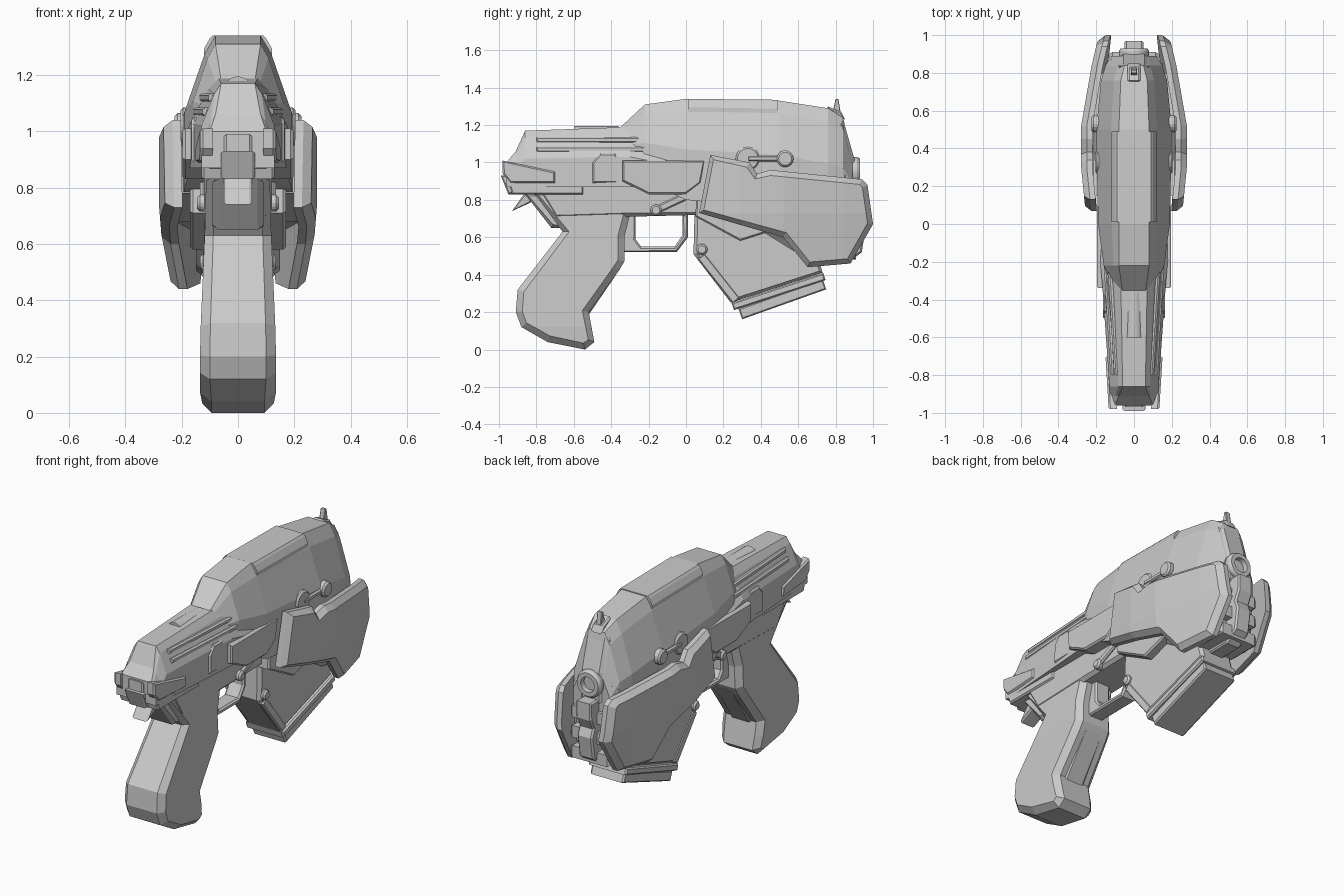
import bpy, bmesh, math
from mathutils import Matrix, Vector

default_cube = bpy.data.objects.get("Cube")
if default_cube:
    bpy.data.objects.remove(default_cube, do_unlink=True)

grey = (.6, .6, .6, 1)
metal = bpy.data.materials.new("plain_grey")
metal.use_nodes = True
metal.diffuse_color = grey
metal.node_tree.nodes["Principled BSDF"].inputs["Base Color"].default_value = grey


def finish(name, bm, smooth=False):
    """Turns the bmesh into a named grey object."""
    bmesh.ops.recalc_face_normals(bm, faces=bm.faces[:])
    mesh = bpy.data.meshes.new(name)
    bm.to_mesh(mesh)
    bm.free()
    mesh.materials.append(metal)
    obj = bpy.data.objects.new(name, mesh)
    bpy.context.collection.objects.link(obj)
    if smooth:
        bpy.ops.object.select_all(action='DESELECT')
        obj.select_set(True)
        bpy.context.view_layer.objects.active = obj
        bpy.ops.object.shade_smooth_by_angle()
    return obj


def skin(bm, rings):
    """Joins equal rings of points into a closed skin and returns its two caps."""
    rows = [[bm.verts.new(point) for point in ring] for ring in rings]
    count = len(rows[0])
    for near, far in zip(rows, rows[1:]):
        for i in range(count):
            j = (i + 1) % count
            bm.faces.new((near[i], near[j], far[j], far[i]))
    caps = [bm.faces.new(rows[0]), bm.faces.new(rows[-1])]
    bmesh.ops.recalc_face_normals(bm, faces=bm.faces[:])
    return caps


def extrude(name, outline, inner, outer, chamfer, both, shape):
    """Extrudes a side outline (y, z) along x and chamfers its visible caps."""
    bm = bmesh.new()
    start = inner + chamfer if both else inner
    caps = skin(bm, [[(x, y, z) for y, z in outline] for x in (start, outer - chamfer)])
    for cap in caps if both else caps[1:]:
        bmesh.ops.inset_region(bm, faces=[cap], thickness=chamfer, depth=chamfer)
    if shape:
        shape(bm)
    return finish(name, bm)


def central(name, outline, half_width, chamfer=.01, shape=None):
    extrude(name, outline, -half_width, half_width, chamfer, True, shape)


def pair(name, outline, inner, outer, chamfer=.01, shape=None):
    extrude("left_" + name, outline, inner, outer, chamfer, False, shape)
    right = extrude("right_" + name, outline, inner, outer, chamfer, False, shape)
    right.data.transform(Matrix.Scale(-1, 4, Vector((1, 0, 0))))
    right.data.flip_normals()


def block(y, z, length, height):
    """Rectangle outline from its low corner."""
    return [(y, z), (y + length, z), (y + length, z + height), (y, z + height)]


def strip(start, end, thickness):
    """Slanted bar outline between two points."""
    start, end = Vector(start), Vector(end)
    side = (end - start).orthogonal().normalized() * thickness / 2
    return [tuple(p) for p in (start - side, end - side, end + side, start + side)]


def disc(y, z, radius, sides=16):
    turns = [math.tau * i / sides for i in range(sides)]
    return [(y + radius * math.cos(t), z + radius * math.sin(t)) for t in turns]


def shell(name, stations):
    """Faceted body from (y, crown width, crown height, belt width, floor) stations."""
    bm = bmesh.new()
    rings = []
    for y, crown, top, belt, floor in stations:
        shoulder = crown + (belt - crown) * .35
        half = [(crown, top), (shoulder, top - (top - floor) * .12),
                (belt, (top + floor) / 2), (belt, floor)]
        rings.append([(x, y, z) for x, z in half] + [(-x, y, z) for x, z in reversed(half)])
    skin(bm, rings)
    finish(name, bm)


def turned(name, height, rings):
    """Rings (radius, y) turned about a lengthwise axis."""
    bm = bmesh.new()
    skin(bm, [[(x, y, z) for x, z in disc(0, height, radius, 24)] for radius, y in rings])
    finish(name, bm, smooth=True)


def cut(bm, axis, place):
    """Adds an edge loop where the body is going to bend."""
    normal = Vector((0, axis == "y", axis == "z"))
    bmesh.ops.bisect_plane(bm, geom=bm.verts[:] + bm.edges[:] + bm.faces[:],
                           plane_co=normal * place, plane_no=normal)


# Upper hull and its top panel
shell("upper_hull", [
    (-.36, .06, 1.18, .1, 1),
    (-.22, .08, 1.31, .16, .9),
    (0, .08, 1.34, .19, .8),
    (.5, .08, 1.33, .2, .75),
    (.76, .07, 1.29, .175, .7),
    (.84, .05, 1.24, .15, .7),
    (.89, .05, 1.02, .12, .75)])
shell("top_panel", [(.01, .09, 1.34, .12, 1.25), (.49, .09, 1.335, .12, 1.24)])

# Slide with its chamber and raised ridges
shell("slide", [
    (-.96, .1, 1, .13, .87),
    (-.91, .08, 1.06, .13, .87),
    (-.86, .06, 1.17, .13, .87),
    (-.3, .07, 1.19, .17, .87),
    (-.07, .07, 1.1, .19, .87)])
turned("chamber", 1.145, [(.05, -.6), (.05, -.36)])


# Ridges widen with the slide
def widen(bm):
    for vert in bm.verts:
        vert.co.x += .06 * (vert.co.y + .8)


for height, reach in ((1.12, .105), (1.07, .125)):
    pair("slide_ridge", strip((-.8, height), (-.2, height), .03), inner=.05, outer=reach, shape=widen)

# Frame
central("frame", [(-.95, .87), (-.93, .98), (.08, 1), (.08, .72), (-.3, .71), (-.7, .7), (-.78, .83)],
        half_width=.12, chamfer=.02)
pair("frame_panel", [(-.5, .89), (-.5, 1), (-.46, 1.05), (-.38, 1.05), (-.34, 1), (-.34, .89)],
     inner=.1, outer=.165)
pair("frame_skirt", [(-.34, .9), (-.34, 1.01), (.1, 1.01), (.08, .89), (0, .83), (-.2, .83)],
     inner=.1, outer=.197)


# Grip, narrowing upwards and rounded off at the butt
def taper(bm):
    cut(bm, "z", .12)
    cut(bm, "z", .5)
    for vert in bm.verts:
        rise = min(1, max(0, (vert.co.z - .25) * 2))
        vert.co.x *= 1 - .16 * rise - .06 * (vert.co.z < .06)


central("grip", [(-.82, .84), (-.66, .63), (-.9, .32), (-.91, .2), (-.88, .12), (-.74, .04), (-.54, 0),
                 (-.49, .04), (-.52, .2), (-.36, .42), (-.33, .47), (-.33, .6), (-.3, .72), (-.35, .86)],
        half_width=.135, chamfer=.035, shape=taper)
central("grip_front_strap", strip((-.54, .2), (-.37, .45), .05), half_width=.065)

# Trigger guard
central("trigger_guard", [(-.34, .72), (-.34, .52), (-.05, .52), (.01, .6), (.01, .72),
                          (-.02, .72), (-.02, .61), (-.06, .55), (-.24, .55), (-.27, .59), (-.27, .72)],
        half_width=.05)

# Back plate, side rails and hammer
central("back_block", [(-.99, .93), (-.95, .83), (-.8, .83), (-.8, .93)], half_width=.06)
central("back_plate", [(-.95, .9), (-.93, .83), (-.55, .83), (-.55, .9)], half_width=.13)
central("back_notch", block(-.97, .92, .1, .07), half_width=.05)
pair("side_rail", [(-.98, 1.01), (-.98, .94), (-.94, .89), (-.7, .89), (-.7, .95)],
     inner=.1, outer=.145, shape=widen)
central("hammer", [(-.93, .74), (-.86, .84), (-.78, .84), (-.73, .76), (-.8, .8)], half_width=.05)
central("hammer_shelf", [(-.86, .83), (-.72, .65), (-.66, .65), (-.68, .83)], half_width=.09, chamfer=.02)

# Magazine pod with its base plates
central("magazine_pod", [(.05, .9), (.04, .51), (.24, .25), (.73, .41), (.6, .9)],
        half_width=.115, chamfer=.02)
pair("pod_trim", strip((.08, .5), (.27, .26), .05), inner=.08, outer=.12)
central("base_plate_upper", strip((.25, .23), (.74, .39), .04), half_width=.125)
central("base_plate_lower", strip((.29, .19), (.74, .35), .06), half_width=.11)
pair("pod_cheek", [(.06, .9), (.05, .71), (.29, .58), (.54, .66), (.6, .9)], inner=.1, outer=.17)

# Core below the muzzle, with ribs and a stepped spine
central("core", [(.3, .95), (.87, .95), (.86, .56), (.8, .48), (.62, .5), (.3, .7)],
        half_width=.15, chamfer=.03)
central("spine", [(.7, .86), (.97, .86), (.97, .76), (.94, .7), (.96, .65), (.94, .52), (.86, .46), (.7, .46)],
        half_width=.05)
for step in range(3):
    central("core_rib", block(.7, .48 + step * .12, .21, .07), half_width=.13, chamfer=.015)

# Muzzle and its raised face
turned("muzzle", .95, [(.08, .84), (.08, .915), (.07, .93), (.045, .93), (.04, .86)])
central("muzzle_face", [(.8, 1.2), (.84, 1.23), (.9, 1.02), (.9, .84), (.8, .84)],
        half_width=.08, chamfer=.025)


# Armour wings, bent inwards at both ends and at the bottom
def bend(bm):
    for place in (.3, .52, .84):
        cut(bm, "y", place)
    cut(bm, "z", .73)
    for vert in bm.verts:
        back = max(0, vert.co.y - .52) * 2
        front = max(0, .3 - vert.co.y)
        below = max(0, .73 - vert.co.z)
        vert.co.x -= .1 * back ** 1.3 + .1 * front + .08 * below


pair("armour_wing", [(.13, 1.04), (.34, 1), (.38, .94), (.45, .96), (.94, .91), (.97, .88),
                     (1, .67), (.88, .46), (.65, .44), (.52, .6), (.07, .73)],
     inner=.22, outer=.28, chamfer=.03, shape=bend)
pair("wing_mount", [(.15, .95), (.8, .88), (.8, .65), (.5, .68), (.15, .78)], inner=.12, outer=.225)

# Links, pivots and levers
pair("link_hub", disc(.33, 1.02, radius=.065), inner=.15, outer=.205)
pair("link_pin", disc(.53, 1.02, radius=.045), inner=.15, outer=.225)
pair("link_bar", strip((.33, 1.02), (.53, 1.02), .03), inner=.15, outer=.21)
pair("lever_pivot", disc(-.16, .745, radius=.03), inner=.1, outer=.145)
pair("lever", strip((-.16, .745), (0, .82), .04), inner=.1, outer=.135)
pair("pod_knob", disc(.085, .535, radius=.03), inner=.1, outer=.135)

# Sight
central("sight_base", [(.74, 1.27), (.76, 1.3), (.83, 1.27), (.85, 1.23)], half_width=.035)
central("sight_post", [(.78, 1.25), (.8, 1.34), (.815, 1.34), (.83, 1.25)], half_width=.016, chamfer=.004)
